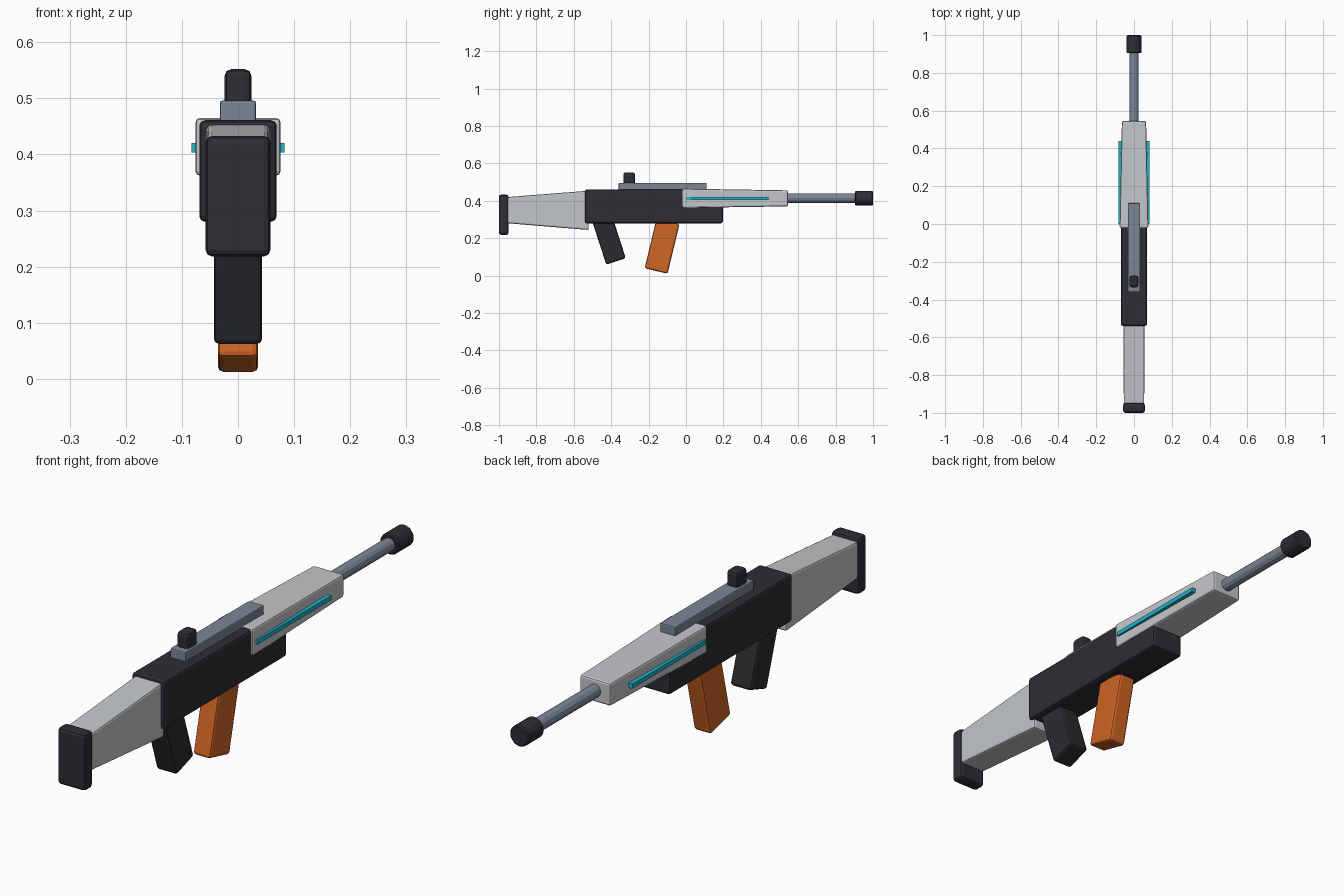
import bpy, bmesh, math
from mathutils import Matrix

if "Cube" in bpy.data.objects:
    bpy.data.objects.remove(bpy.data.objects["Cube"])


def material(name, rgb):
    m = bpy.data.materials.new(name)
    m.diffuse_color = (*rgb, 1)
    m.use_nodes = True
    m.node_tree.nodes["Principled BSDF"].inputs["Base Color"].default_value = m.diffuse_color
    return m


DARK = material("charcoal", (0.026, 0.026, 0.034))
GRIP = material("grip black", (0.023, 0.024, 0.028))
LIGHT = material("light grey", (0.55, 0.57, 0.59))
STEEL = material("blue steel", (0.20, 0.24, 0.31))
ORANGE = material("orange", (0.62, 0.13, 0.018))
CYAN = material("cyan", (0.015, 0.45, 0.58))


def finish(bm, name, mat, bevel, segments=2):
    bmesh.ops.recalc_face_normals(bm, faces=bm.faces)
    me = bpy.data.meshes.new(name)
    bm.to_mesh(me)
    bm.free()
    me.materials.append(mat)
    ob = bpy.data.objects.new(name, me)
    bpy.context.collection.objects.link(ob)
    if bevel:
        b = ob.modifiers.new("edge_bevel", 'BEVEL')
        b.width, b.segments, b.limit_method = bevel, segments, 'ANGLE'
    return ob


def block(name, mat, back, front, bevel):
    """Tapered box; each end is (y, half width, z low, z high)."""
    bm = bmesh.new()
    rings = [[bm.verts.new((sx * w, y, z)) for sx, z in
              ((-1, lo), (1, lo), (1, hi), (-1, hi))]
             for y, w, lo, hi in (back, front)]
    a, b = rings
    bm.faces.new(a)
    bm.faces.new(b)
    for i in range(4):
        j = (i + 1) % 4
        bm.faces.new((a[i], a[j], b[j], b[i]))
    return finish(bm, name, mat, bevel)


def box(name, mat, w, y0, y1, z0, z1, bevel):
    return block(name, mat, (y0, w, z0, z1), (y1, w, z0, z1), bevel)


def tilted(name, mat, size, y, z, degrees, bevel):
    bm = bmesh.new()
    bmesh.ops.create_cube(bm, size=1, matrix=Matrix.Diagonal((*size, 1)))
    ob = finish(bm, name, mat, bevel)
    ob.location = (0, y, z)
    ob.rotation_euler.x = math.radians(degrees)
    return ob


def tube(name, mat, r, y0, y1, z, sides, bevel):
    bm = bmesh.new()
    bmesh.ops.create_cone(
        bm, cap_ends=True, segments=sides, radius1=r, radius2=r, depth=y1 - y0,
        matrix=Matrix.Translation((0, (y0 + y1) / 2, z))
        @ Matrix.Rotation(math.pi / 2, 4, 'X'))
    return finish(bm, name, mat, bevel, 1)


# Shoulder end
box("butt_pad", DARK, 0.058, -1.0, -0.948, 0.218, 0.433, 0.012)
block("stock", LIGHT, (-0.955, 0.054, 0.28, 0.42), (-0.52, 0.056, 0.244, 0.454), 0.008)

# Body and hand-holds
box("receiver", DARK, 0.069, -0.54, 0.197, 0.28, 0.461, 0.01)
tilted("grip", GRIP, (0.086, 0.11, 0.24), -0.411, 0.19, 18, 0.01)
tilted("magazine", ORANGE, (0.072, 0.126, 0.272), -0.128, 0.157, -13.5, 0.01)

# Fore end, with a glowing strip on each side
block("handguard", LIGHT, (-0.02, 0.076, 0.362, 0.465), (0.545, 0.064, 0.370, 0.456), 0.008)
for side, sx in (("left", -1), ("right", 1)):
    strip = box(side + "_strip", CYAN, 0.008, 0.0, 0.44, 0.403, 0.42, 0)
    strip.location.x = sx * 0.075

# Barrel
tube("barrel", STEEL, 0.025, 0.5, 0.92, 0.414, 12, 0)
tube("muzzle", DARK, 0.041, 0.904, 1.0, 0.414, 10, 0.005)

# Top rail and sight
box("top_rail", STEEL, 0.032, -0.36, 0.11, 0.455, 0.496, 0.004)
box("rear_sight", DARK, 0.024, -0.335, -0.273, 0.485, 0.552, 0.012)
